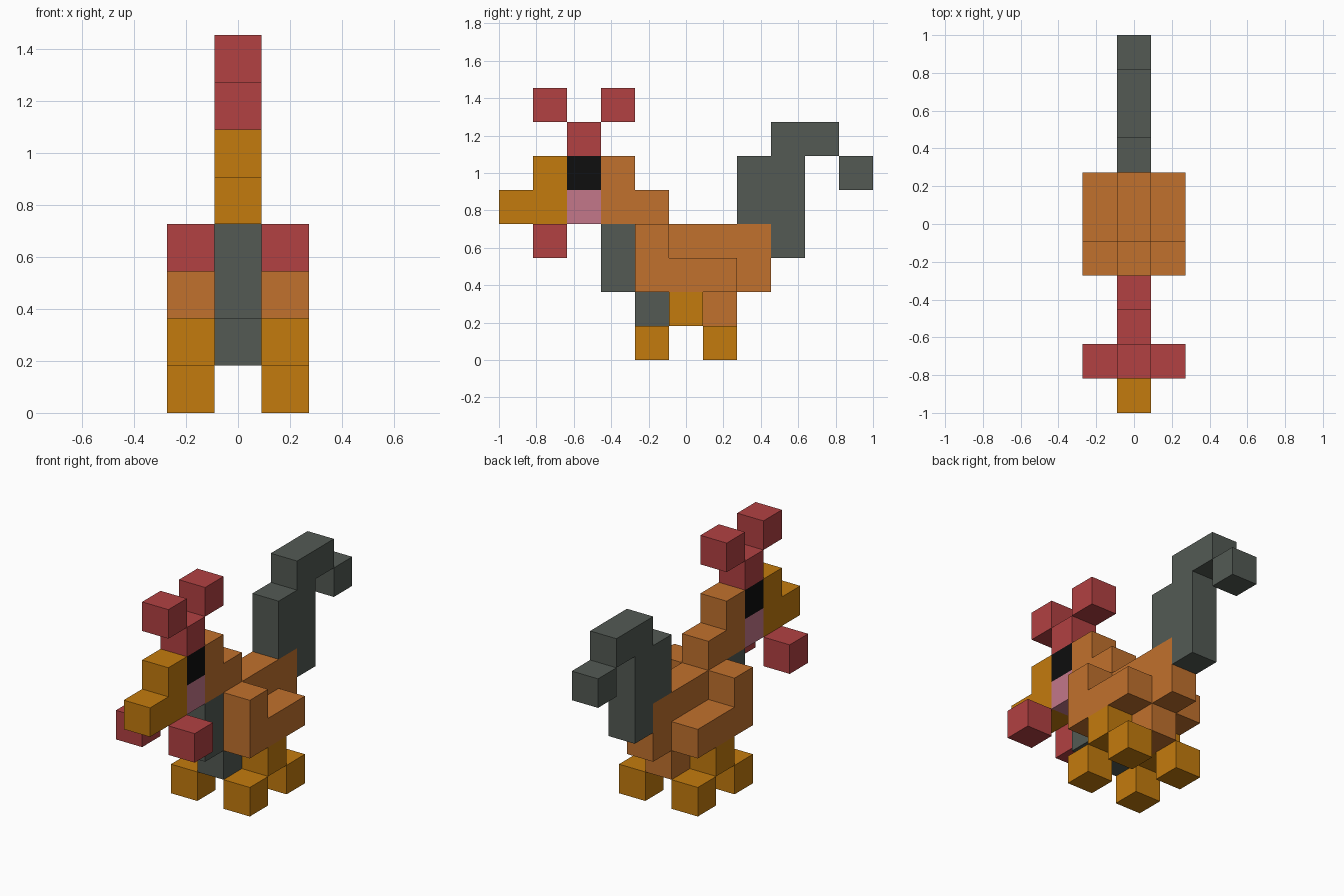
import bpy
import bmesh

cube = bpy.data.objects.get("Cube")
if cube:
    bpy.data.objects.remove(cube, do_unlink=True)

U = 2 / 11  # size of one block


def material(name, rgb):
    """Flat material from an 8-bit sRGB colour."""
    lin = [(c / 255 / 12.92) if c < 11 else ((c / 255 + 0.055) / 1.055) ** 2.4 for c in rgb]
    m = bpy.data.materials.new(name)
    m.use_nodes = True
    m.diffuse_color = (*lin, 1)
    bsdf = m.node_tree.nodes["Principled BSDF"]
    bsdf.inputs["Base Color"].default_value = (*lin, 1)
    bsdf.inputs["Roughness"].default_value = 0.9
    return m


BROWN = material("warm brown", (193, 113, 45))
YELLOW = material("golden yellow", (196, 123, 13))
RED = material("comb red", (178, 65, 66))
GREY = material("dark grey green", (83, 90, 84))
PINK = material("cheek pink", (195, 119, 138))
BLACK = material("eye black", (14, 14, 14))


def slab(name, profile, mat, x=0):
    """Side outline in block units (along y, up z), one block wide at column x."""
    bm = bmesh.new()
    verts = [bm.verts.new(((x - 0.5) * U, -1 + j * U, k * U)) for j, k in profile]
    face = bm.faces.new(verts)
    ext = bmesh.ops.extrude_face_region(bm, geom=[face])
    moved = [v for v in ext["geom"] if isinstance(v, bmesh.types.BMVert)]
    bmesh.ops.translate(bm, verts=moved, vec=(U, 0, 0))
    bmesh.ops.recalc_face_normals(bm, faces=bm.faces)
    me = bpy.data.meshes.new(name)
    bm.to_mesh(me)
    bm.free()
    me.materials.append(mat)
    ob = bpy.data.objects.new(name, me)
    bpy.context.collection.objects.link(ob)
    return ob


def box(name, j, k, mat, x=0, length=1, height=1):
    return slab(name, [(j, k), (j + length, k), (j + length, k + height), (j, k + height)], mat, x)


# Body with stepped neck and rump
slab("body_and_neck", [(3, 4), (3, 6), (4, 6), (4, 5), (5, 5), (5, 4), (8, 4), (8, 2),
                       (7, 2), (7, 1), (5, 1), (5, 2), (4, 2), (4, 4)], BROWN)
box("breast", 3, 2, GREY, height=2)
box("belly_front", 4, 1, GREY)

# Head
slab("face_and_beak", [(0, 4), (2, 4), (2, 6), (1, 6), (1, 5), (0, 5)], YELLOW)
box("cheek", 2, 4, PINK)
box("eye", 2, 5, BLACK)
box("comb_base", 2, 6, RED)
box("comb_front", 1, 7, RED)
box("comb_back", 3, 7, RED)

# Arched tail with hanging tip
slab("tail", [(8, 3), (9, 3), (9, 6), (10, 6), (10, 7), (8, 7), (8, 6), (7, 6), (7, 4), (8, 4)], GREY)
box("tail_tip", 10, 5, GREY)

# Mirrored parts
for side, x in (("left", 1), ("right", -1)):
    slab(side + "_wing", [(4, 2), (7, 2), (7, 3), (5, 3), (5, 4), (4, 4)], BROWN, x)
    box(side + "_wattle", 1, 3, RED, x)
    box(side + "_leg", 5, 1, YELLOW, x)
    box(side + "_front_toe", 4, 0, YELLOW, x)
    box(side + "_back_toe", 6, 0, YELLOW, x)
